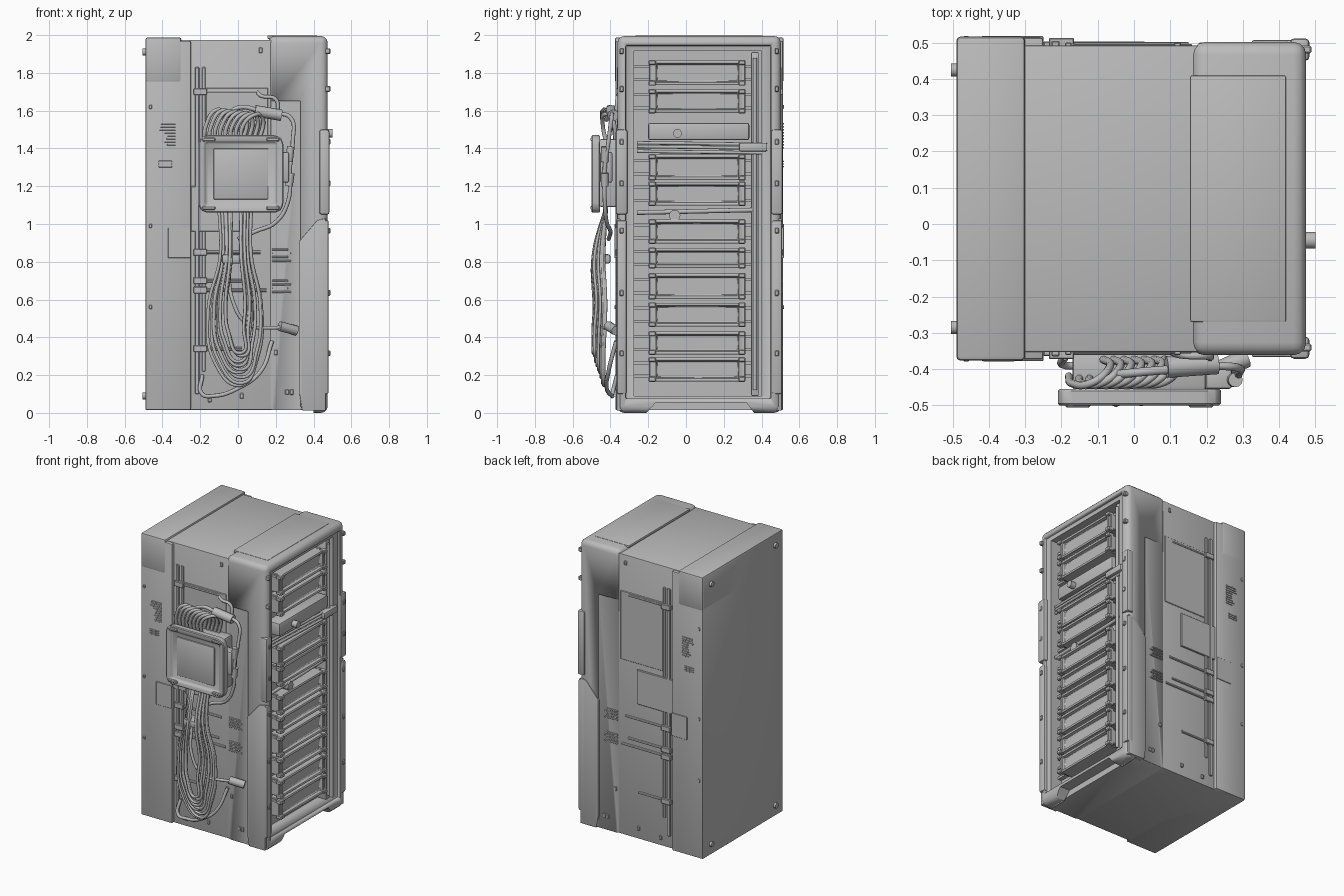
import bpy, bmesh, math, random
from mathutils import Vector

random.seed(4)
if "Cube" in bpy.data.objects:
    bpy.data.objects.remove(bpy.data.objects["Cube"])

grey = bpy.data.materials.new("plain grey")
grey.use_nodes = True
COL = (0.5, 0.5, 0.5, 1)
grey.diffuse_color = COL
grey.node_tree.nodes["Principled BSDF"].inputs["Base Color"].default_value = COL
YC = 0.07      # middle of the cabinet depth
HALF = 0.423   # half depth of the main body


def finish(name, bm, bevel=0.0, segs=2):
    bmesh.ops.recalc_face_normals(bm, faces=bm.faces)
    if bevel:
        bmesh.ops.bevel(bm, geom=list(bm.edges), offset=bevel, segments=segs,
                        profile=0.5, affect='EDGES', clamp_overlap=True)
    me = bpy.data.meshes.new(name)
    bm.to_mesh(me)
    bm.free()
    ob = bpy.data.objects.new(name, me)
    bpy.context.collection.objects.link(ob)
    me.materials.append(grey)
    bpy.ops.object.select_all(action='DESELECT')
    ob.select_set(True)
    bpy.context.view_layer.objects.active = ob
    bpy.ops.object.shade_smooth_by_angle(angle=math.radians(35))
    return ob


def cube(x, y, z):
    bm = bmesh.new()
    bmesh.ops.create_cube(bm, size=1)
    for v in bm.verts:
        v.co = Vector([(r[0] + r[1]) / 2 + c * (r[1] - r[0]) for c, r in zip(v.co, (x, y, z))])
    return bm


def box(name, x, y, z, bevel=0.0, segs=2):
    return finish(name, cube(x, y, z), bevel, segs)


def prism(name, pts, y0, y1, bevel=0.0):
    """Outline in x and z, pulled along y."""
    bm = bmesh.new()
    f = bm.faces.new([bm.verts.new((x, y0, z)) for x, z in pts])
    ext = bmesh.ops.extrude_face_region(bm, geom=[f])["geom"]
    for v in ext:
        if isinstance(v, bmesh.types.BMVert):
            v.co.y = y1
    return finish(name, bm, bevel)


def dished_box(name, x, y, z, axis, rim, depth, bevel, corner=0.0):
    """Box whose outward face along axis holds a sloped recess."""
    bm = cube(x, y, z)
    if corner:
        along = [e for e in bm.edges if (e.verts[0].co - e.verts[1].co).normalized().cross(axis).length < .01]
        bmesh.ops.bevel(bm, geom=along, offset=corner, segments=2, profile=0.5, affect='EDGES')
    bmesh.ops.recalc_face_normals(bm, faces=bm.faces)
    face = max(bm.faces, key=lambda f: f.normal.dot(axis))
    bmesh.ops.inset_region(bm, faces=[face], thickness=rim)
    bmesh.ops.inset_region(bm, faces=[face], thickness=0.01)
    bmesh.ops.translate(bm, verts=face.verts, vec=-axis * depth)
    return finish(name, bm, bevel, 1)


def rod(name, a, b, r, sides=12):
    bm = bmesh.new()
    d = Vector(b) - Vector(a)
    bmesh.ops.create_cone(bm, cap_ends=True, segments=sides, radius1=r, radius2=r, depth=d.length)
    ob = finish(name, bm)
    ob.rotation_euler = d.to_track_quat('Z', 'Y').to_euler()
    ob.location = (Vector(a) + Vector(b)) / 2
    return ob


def cable(name, pts, r):
    cu = bpy.data.curves.new(name, 'CURVE')
    cu.dimensions, cu.bevel_depth, cu.bevel_resolution, cu.resolution_u = '3D', r, 2, 8
    cu.use_fill_caps = True
    sp = cu.splines.new('BEZIER')
    sp.bezier_points.add(len(pts) - 1)
    for p, co in zip(sp.bezier_points, pts):
        p.co = co
        p.handle_left_type = p.handle_right_type = 'AUTO'
    cu.materials.append(grey)
    bpy.context.collection.objects.link(bpy.data.objects.new(name, cu))


def cut(target, cutter):
    mod = target.modifiers.new("cut", 'BOOLEAN')
    mod.operation, mod.object, mod.solver = 'DIFFERENCE', cutter, 'EXACT'
    bpy.context.view_layer.objects.active = target
    bpy.ops.object.modifier_apply(modifier=mod.name)
    bpy.data.objects.remove(cutter)


# Main cabinet, end band and open-fronted frame
box("cabinet_body", (-0.47, 0.36), (YC - HALF, YC + HALF), (0.015, 1.975), 0.006)
box("end_band_top", (-0.49, -0.30), (YC - 0.447, YC + 0.447), (1.75, 1.988), 0.012)
box("end_band", (-0.49, -0.25), (YC - 0.444, YC + 0.444), (0.015, 1.97), 0.008)
frame = box("rack_frame", (0.16, 0.475), (YC - 0.432, YC + 0.432), (0.0, 1.995), 0.035, 3)
cut(frame, box("opening", (0.455, 0.6), (-0.32, 0.45), (0.075, 1.945), 0.008))
cut(frame, box("recess", (0.37, 0.6), (-0.275, 0.4), (0.09, 1.915)))
cut(frame, box("front_relief", (0.1, 0.33), (-0.5, YC - HALF - 0.001), (-0.1, 1.65)))
cut(frame, box("rear_relief", (0.1, 0.33), (YC + HALF + 0.001, 0.7), (-0.1, 1.65)))
cut(frame, box("base_relief", (0.1, 0.40), (-0.6, 0.7), (-0.1, 0.014)))
notch = prism("foot_gap", [(-0.21, -0.1), (0.36, -0.1), (0.36, 0.0), (0.32, 0.055), (-0.16, 0.055), (-0.21, 0.0)], -0.6, -0.40)
notch.rotation_euler.z = math.pi / 2
bpy.context.view_layer.update()
cut(frame, notch)
box("top_rim", (0.155, 0.42), (-0.27, 0.41), (1.98, 1.998), 0.005)

# Frame corner armour
for n, y0, y1 in (("front", -0.372, -0.31), ("rear", 0.45, 0.512)):
    box(n + "_corner_guard", (0.43, 0.484), (y0, y1), (1.05, 1.5), 0.012)
    box(n + "_lower_guard", (0.43, 0.48), (y0 + 0.006, y1 - 0.004), (0.1, 1.02), 0.01)
    for z in (0.3, 0.62, 0.95, 1.2, 1.42, 1.7, 1.9):
        box(n + "_guard_clip", (0.46, 0.489), (y0 + 0.02, y1 - 0.02), (z, z + 0.03), 0.004, 1)
box("inner_strip", (0.36, 0.44), (0.345, 0.385), (0.09, 1.91), 0.006)
rod("inner_pipe", (0.445, 0.365, 0.12), (0.445, 0.365, 1.88), 0.01)

# Rack trays with dished fronts, latches and side rails
for z, h in ((1.80, .13), (1.65, .125), (1.30, .135), (1.16, .125), (0.96, .125),
             (0.82, .105), (0.67, .135), (0.52, .125), (0.37, .12), (0.23, .125)):
    dished_box("rack_tray", (0.36, 0.462), (-0.175, 0.295), (z - h / 2, z + h / 2),
               Vector((1, 0, 0)), 0.02, 0.025, 0.004)
    for y in (-0.195, 0.28):
        box("tray_side", (0.37, 0.455), (y, y + 0.035), (z - h / 2 + 0.01, z + h / 2 - 0.01), 0.005, 1)
        for dz in (-h / 2 - 0.003, h / 2 - 0.024):
            box("tray_latch", (0.43, 0.474), (y - 0.003, y + 0.035), (z + dz, z + dz + 0.027), 0.005, 1)
    for dz in (-0.035, 0.035):
        box("tray_rail", (0.37, 0.40), (-0.275, 0.36), (z + dz - 0.008, z + dz + 0.008))

# Control strip between the trays
box("control_strip", (0.36, 0.462), (-0.2, 0.335), (1.445, 1.535), 0.01)
rod("control_knob", (0.45, -0.045, 1.48), (0.5, -0.045, 1.48), 0.023, 16)
for z in (1.385, 1.41, 1.43):
    rod("cross_pipe", (0.43, -0.26, z), (0.45, 0.40, z - 0.008), 0.009)
box("pipe_joint", (0.40, 0.475), (0.28, 0.43), (1.385, 1.43), 0.008)
rod("lower_cross_pipe", (0.43, -0.26, 1.06), (0.43, 0.38, 1.075), 0.012)
rod("small_knob", (0.36, -0.06, 1.045), (0.45, -0.06, 1.045), 0.03, 16)


# Details shared by front and rear: side is -1 for front, 1 for rear
def plate(name, side, x, z, t, bevel=0.003, base=HALF):
    ys = sorted((YC + side * (base - 0.02), YC + side * (base + t)))
    return box(name, x, ys, z, bevel, 1)


for side, n in ((-1, "front"), (1, "rear")):
    wall = YC + side * HALF
    prism(n + "_corner_panel", [(0.325, 0.1), (0.34, 0.012), (0.465, 0.012), (0.465, 1.03), (0.42, 1.02),
          (0.325, 0.91)], wall - side * 0.02, wall + side * 0.014, 0.005)
    plate(n + "_vertical_rail", side, (-0.228, -0.205), (0.1, 1.83), 0.012)
    plate(n + "_second_rail", side, (-0.19, -0.172), (0.22, 1.83), 0.008)
    plate(n + "_wide_panel", side, (-0.17, 0.16), (1.24, 1.72), 0.004)
    plate(n + "_raised_plate", side, (-0.25, 0.03), (0.96, 1.2), 0.011)
    plate(n + "_band_plate", side, (-0.37, -0.25), (0.82, 0.98), 0.004, 0.002, 0.444)
    for z, x1 in ((0.34, 0.02), (0.65, 0.15), (0.70, 0.1), (0.85, 0.12), (1.70, 0.1)):
        rod(n + "_wall_pipe", (-0.22, wall, z), (x1, wall, z), 0.009, 8)
        plate(n + "_rail_clamp", side, (-0.235, -0.165), (z - 0.018, z + 0.018), 0.02)
    for x, z in ((0.18, 0.8), (0.18, 0.635)):
        for i in range(4):
            plate(n + "_wall_vent", side, (x, x + 0.1 - 0.015 * (i % 2)), (z + i * 0.02, z + i * 0.02 + 0.01), 0.008, 0.002)
    for i in range(9):
        w = random.uniform(0.04, 0.09)
        plate(n + "_band_vent", side, (-0.33 - w, -0.33), (1.4 + i * 0.016, 1.408 + i * 0.016), 0.005, 0.001, 0.444)
    for i in range(3):
        plate(n + "_band_slot", side, (-0.42, -0.35), (1.3 + i * 0.014, 1.307 + i * 0.014), 0.004, 0.001, 0.444)
    for x, z in ((0.12, 1.92), (0.26, 0.11), (0.285, 0.11), (-0.15, 0.07), (0.02, 0.09), (0.2, 0.32)):
        plate(n + "_small_stud", side, (x - 0.01, x + 0.01), (z - 0.014, z + 0.014), 0.008)
    for z in (1.61, 0.98, 0.55):
        plate(n + "_band_stud", side, (-0.47, -0.455), (z, z + 0.02), 0.005, 0.002, 0.444)
    # Bolts on the flat end
    for z in (0.09, 1.91):
        rod("end_bolt", (-0.48, YC + side * 0.355, z), (-0.505, YC + side * 0.355, z), 0.018, 12)

# Front control box
box("control_box_back", (-0.17, 0.20), (-0.46, -0.34), (1.09, 1.45), 0.012)
dished_box("control_box_face", (-0.21, 0.24), (-0.50, -0.455), (1.06, 1.47), Vector((0, -1, 0)), 0.032, 0.015, 0.005, 0.045)
box("control_box_screen", (-0.13, 0.16), (-0.494, -0.48), (1.13, 1.40), 0.006)
for x in (-0.17, 0.17):
    for z in (1.075, 1.438):
        box("box_corner_clip", (x - 0.02, x + 0.05), (-0.506, -0.47), (z, z + 0.02), 0.005, 1)

# Hanging cable bundle below the box
for i in range(9):
    w, b = 0.14 - 0.011 * i, 0.13 + 0.022 * i + random.uniform(0, 0.02)
    x, y = -0.01 + random.uniform(-0.012, 0.012), -0.415 - 0.007 * i
    cable("hanging_cable", [(x - w * 0.6, -0.42, 1.1), (x - w * 0.55, y - 0.02, 0.83), (x - w, y - 0.015, 0.55),
          (x - w * 0.75, y - 0.02, b + 0.12), (x + 0.03, y - 0.02, b), (x + w * 0.85, y - 0.02, b + 0.14),
          (x + w, y - 0.01, 0.58), (x + w * 0.6, y - 0.02, 0.83), (x + w * 0.6, -0.42, 1.1)], 0.009)
box("bundle_clamp", (-0.085, 0.04), (-0.49, -0.40), (0.79, 0.84), 0.012)

# Arched cables above the box
for i in range(8):
    x = -0.18 + 0.028 * i
    cable("arched_cable", [(x, -0.42, 1.42), (x + 0.01, -0.44, 1.52), (x + 0.07, -0.435, 1.605 - 0.004 * i),
          (x + 0.11, -0.40, 1.57), (x + 0.09, -0.37, 1.42)], 0.011)
cable("top_cable", [(-0.08, -0.42, 1.55), (0, -0.41, 1.615), (0.12, -0.40, 1.6)], 0.012)
rod("top_connector", (0.09, -0.395, 1.6), (0.23, -0.385, 1.575), 0.03, 14)
cable("wall_lead", [(0.21, -0.37, 1.58), (0.2, -0.365, 1.66), (0.12, -0.36, 1.68), (0.1, -0.35, 1.7)], 0.01)

# Side hose with connectors
cable("side_hose", [(0.2, -0.39, 1.59), (0.28, -0.395, 1.56), (0.29, -0.41, 1.44), (0.275, -0.43, 1.3),
      (0.265, -0.43, 1.12), (0.2, -0.42, 1.01), (0.09, -0.40, 0.96), (0.0, -0.41, 0.92)], 0.011)
for z0, z1 in ((1.2, 1.27), (1.33, 1.41)):
    rod("hose_sleeve", (0.27, -0.43, z0), (0.28, -0.43, z1), 0.02)
box("hose_bracket", (0.19, 0.27), (-0.455, -0.39), (1.22, 1.38), 0.008)
cable("lower_lead", [(-0.05, -0.44, 0.78), (-0.03, -0.47, 0.6), (0.05, -0.46, 0.47), (0.17, -0.42, 0.45), (0.27, -0.40, 0.46)], 0.01)
rod("lower_connector", (0.22, -0.41, 0.46), (0.31, -0.37, 0.435), 0.026)
cable("floor_lead", [(-0.19, -0.365, 0.2), (-0.19, -0.39, 0.1), (-0.13, -0.39, 0.09), (0, -0.42, 0.13),
      (0.12, -0.41, 0.22), (0.18, -0.37, 0.38)], 0.011)
